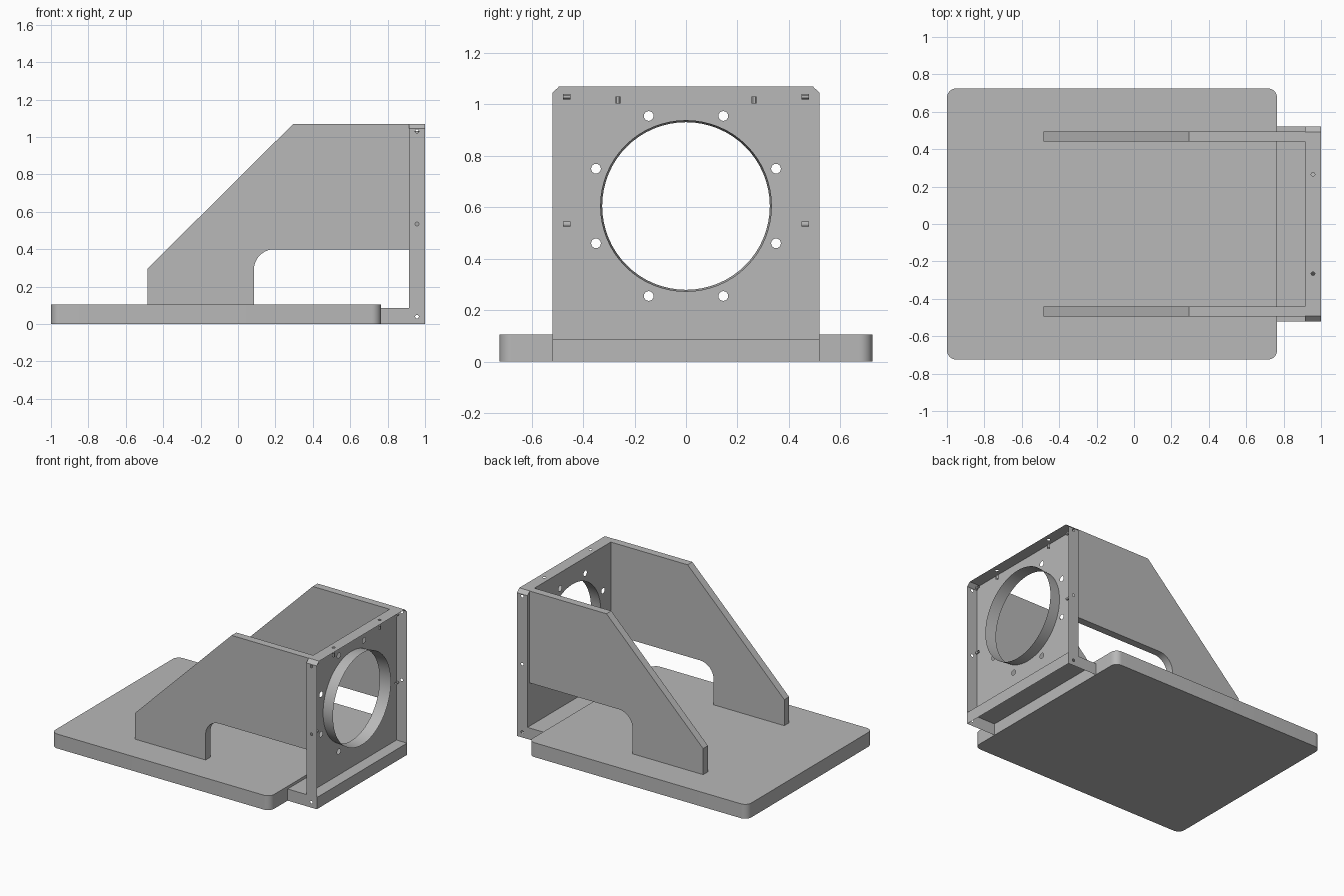
import bpy, bmesh
from math import sin, cos, pi, radians
from mathutils import Vector

if "Cube" in bpy.data.objects:
    bpy.data.objects.remove(bpy.data.objects["Cube"], do_unlink=True)

grey = bpy.data.materials.new("light grey")
grey.use_nodes = True
GREY = (0.48, 0.48, 0.48, 1)
grey.diffuse_color = GREY
grey.node_tree.nodes["Principled BSDF"].inputs["Base Color"].default_value = GREY


def finish(bm, name):
    mesh = bpy.data.meshes.new(name)
    bm.to_mesh(mesh)
    bm.free()
    mesh.materials.append(grey)
    obj = bpy.data.objects.new(name, mesh)
    bpy.context.collection.objects.link(obj)
    bpy.ops.object.select_all(action="DESELECT")
    obj.select_set(True)
    bpy.context.view_layer.objects.active = obj
    bpy.ops.object.shade_smooth_by_angle(angle=radians(30))
    return obj


def arc(cx, cy, r, start, end, steps):
    angles = [radians(start + (end - start) * i / steps) for i in range(steps + 1)]
    return [(cx + r * cos(a), cy + r * sin(a)) for a in angles]


def circle(cx, cy, r, steps=16):
    return arc(cx, cy, r, 0, 360, steps)[:-1]


def prism(name, outline, place, depth):
    """Solid made by sweeping a flat outline along a vector."""
    bm = bmesh.new()
    face = bm.faces.new([bm.verts.new(place(*p)) for p in outline])
    ext = bmesh.ops.extrude_face_region(bm, geom=[face], use_keep_orig=True)
    moved = [g for g in ext["geom"] if isinstance(g, bmesh.types.BMVert)]
    bmesh.ops.translate(bm, verts=moved, vec=depth)
    bmesh.ops.recalc_face_normals(bm, faces=bm.faces)
    return finish(bm, name)


def sheet(name, outline, holes, place, normal):
    """Flat sheet with holes."""
    bm = bmesh.new()
    edges = []
    for loop in [outline] + holes:
        vs = [bm.verts.new(place(*p)) for p in loop]
        edges += [bm.edges.new((vs[i - 1], vs[i])) for i in range(len(vs))]
    normal = Vector(normal)
    bmesh.ops.triangle_fill(bm, use_beauty=True, edges=edges, normal=normal)
    bm.normal_update()
    for f in bm.faces:
        if f.normal.dot(normal) < 0:
            f.normal_flip()
    return finish(bm, name)


def tube(name, start, end, r1, r2, steps, inward=False):
    """Open pipe between two points."""
    bm = bmesh.new()
    start, end = Vector(start), Vector(end)
    turn = (end - start).to_track_quat("Z", "Y")
    rings = []
    for c, r in ((start, r1), (end, r2)):
        rings.append([bm.verts.new(c + turn @ Vector((x, y, 0))) for x, y in circle(0, 0, r, steps)])
    a, b = rings
    for i in range(steps):
        quad = [a[i - 1], a[i], b[i], b[i - 1]]
        bm.faces.new(quad[::-1] if inward else quad)
    return finish(bm, name)


BACK, FRONT = 0.915, 1.0      # depth range of the mounting frame
HALF, TOP, SHELF = 0.52, 1.07, 0.085
CUT, CUT_Z = 0.493, 1.045     # clipped top corners
MID = 0.957                   # line of the screw holes
HOLE_Z = 0.605
BASE_END, BASE_HALF, R = 0.765, 0.725, 0.05

# Base plate with rounded corners
corners = [(BASE_END - R, BASE_HALF - R, 0), (-1 + R, BASE_HALF - R, 90),
           (-1 + R, -BASE_HALF + R, 180), (BASE_END - R, -BASE_HALF + R, 270)]
outline = [p for x, y, a in corners for p in arc(x, y, R, a, a + 90, 8)]
prism("base_plate", outline, lambda x, y: (x, y, 0), (0, 0, 0.105))

# Sloped support walls with a rounded cut-out
wall = [(0.085, 0.105), (-0.485, 0.105), (-0.485, 0.295), (0.295, TOP), (BACK, TOP), (BACK, 0.4)]
wall += arc(0.195, 0.29, 0.11, 90, 180, 10)
for side, s in (("left", 1), ("right", -1)):
    prism(side + "_support_wall", wall, lambda x, z: (x, s * 0.44, z), (0, s * 0.055, 0))

# Recessed panel with the large opening and a ring of bolt holes
bolts = [circle(0.379 * cos(a), HOLE_Z + 0.379 * sin(a), 0.019)
         for a in [pi / 8 + k * pi / 4 for k in range(8)]]
sheet("mount_panel",
      [(-HALF, SHELF), (HALF, SHELF), (HALF, CUT_Z), (CUT, TOP), (-CUT, TOP), (-HALF, CUT_Z)],
      [circle(0, HOLE_Z, 0.326, 64)] + bolts, lambda y, z: (BACK, y, z), (1, 0, 0))
tube("opening_ring", (BACK, 0, HOLE_Z), (FRONT, 0, HOLE_Z), 0.326, 0.334, 64, inward=True)

# Frame sides, continuing into the sides of the foot, and clipped corners
flank = [(BASE_END, 0), (FRONT, 0), (FRONT, CUT_Z), (BACK, CUT_Z), (BACK, SHELF), (BASE_END, SHELF)]
screw_z = (0.04, 0.535, 1.03)
for side, s in (("left", 1), ("right", -1)):
    sheet(side + "_frame_side", flank, [circle(MID, z, 0.01, 12) for z in screw_z],
          lambda x, z: (x, s * HALF, z), (0, s, 0))
    sheet(side + "_clipped_corner", [(BACK, 0), (FRONT, 0), (FRONT, 1), (BACK, 1)], [],
          lambda x, t: (x, s * (HALF + (CUT - HALF) * t), CUT_Z + (TOP - CUT_Z) * t), (0, s, 1))
    # Screw sleeves
    for z in screw_z[1:]:
        tube(side + "_side_sleeve", (MID, s * 0.45, z), (MID, s * 0.478, z), 0.01, 0.01, 12)
    tube(side + "_top_sleeve", (MID, s * 0.265, 1.004), (MID, s * 0.265, 1.031), 0.01, 0.01, 12)

# Frame top
sheet("frame_top", [(BACK, -CUT), (FRONT, -CUT), (FRONT, CUT), (BACK, CUT)],
      [circle(MID, y, 0.01, 12) for y in (-0.265, 0.265)], lambda x, y: (x, y, TOP), (0, 0, 1))

# Hollow foot joining the frame to the base
sheet("foot_top", [(BASE_END, -HALF), (FRONT, -HALF), (FRONT, HALF), (BASE_END, HALF)], [],
      lambda x, y: (x, y, SHELF), (0, 0, 1))
sheet("foot_front", [(-HALF, 0), (HALF, 0), (HALF, SHELF), (-HALF, SHELF)], [],
      lambda y, z: (FRONT, y, z), (1, 0, 0))
